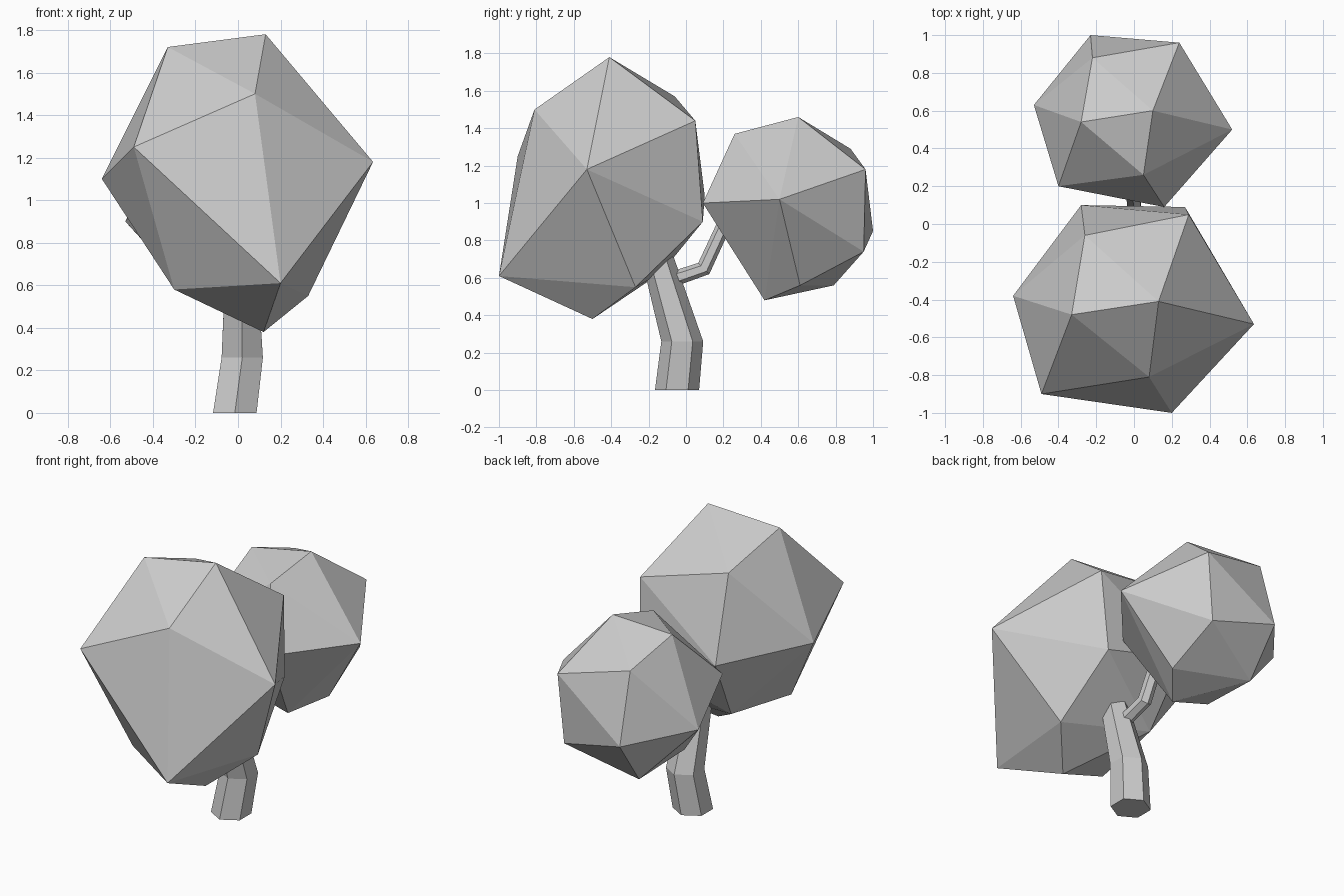
import bpy, bmesh
from math import radians, sin, cos, pi
from mathutils import Vector, Matrix

if "Cube" in bpy.data.objects:
    bpy.data.objects.remove(bpy.data.objects["Cube"])


def finish(bm, name):
    bmesh.ops.recalc_face_normals(bm, faces=bm.faces[:])
    mesh = bpy.data.meshes.new(name)
    bm.to_mesh(mesh)
    bm.free()
    obj = bpy.data.objects.new(name, mesh)
    bpy.context.collection.objects.link(obj)
    return obj


def crown(name, points):
    """Faceted foliage: convex skin around a few corner points."""
    bm = bmesh.new()
    for p in points:
        bm.verts.new(p)
    bmesh.ops.convex_hull(bm, input=bm.verts[:])
    bmesh.ops.delete(bm, geom=[v for v in bm.verts if not v.link_faces], context='VERTS')
    return finish(bm, name)


def limb(name, rings, sides=6):
    """Bent tapering limb; each ring is (centre, radius, lean about x in degrees)."""
    bm = bmesh.new()
    loops = []
    for centre, r, lean in rings:
        rot = Matrix.Rotation(radians(lean), 3, 'X')
        loops.append([bm.verts.new(Vector(centre) + rot @ Vector(
            (r * sin(2 * pi * i / sides), r * cos(2 * pi * i / sides), 0)))
            for i in range(sides)])
    for a, b in zip(loops, loops[1:]):
        for i in range(sides):
            j = (i + 1) % sides
            bm.faces.new((a[i], a[j], b[j], b[i]))
    bm.faces.new(loops[0])
    bm.faces.new(loops[-1])
    return finish(bm, name)


# Large front crown, top to bottom
crown("large_crown", [
    (.13, -.41, 1.78), (-.33, -.48, 1.72), (.08, -.81, 1.50), (.635, -.53, 1.18),
    (.29, .05, 1.44), (-.26, -.06, 1.57), (-.64, -.38, 1.10), (-.49, -.90, 1.25),
    (.20, -1.0, .61), (-.28, .10, 1.04), (.27, .09, .90),
    (.12, -.50, .38), (.33, -.27, .55), (-.30, -.64, .58), (-.23, -.13, .63)])

# Small rear crown, same order
crown("small_crown", [
    (.10, .60, 1.46), (-.28, .54, 1.41), (.05, .26, 1.37), (.52, .50, 1.02),
    (.24, .96, 1.18), (-.22, .88, 1.29), (-.53, .63, .90), (-.40, .20, 1.06),
    (.16, .09, 1.00), (-.23, 1.0, .85), (.20, .95, .74),
    (.06, .42, .48), (.22, .61, .56), (-.25, .37, .60), (-.22, .79, .56)])

# Trunk leaning into the large crown
limb("trunk", [((-.015, -.048, 0), .118, 0), ((.02, -.02, .26), .112, 0),
               ((.015, -.15, .70), .085, 8)])

# Side branch reaching into the small crown
limb("branch", [((.01, -.11, .58), .042, -70), ((0, .095, .65), .042, -45),
                ((-.01, .22, .92), .038, -25)])
